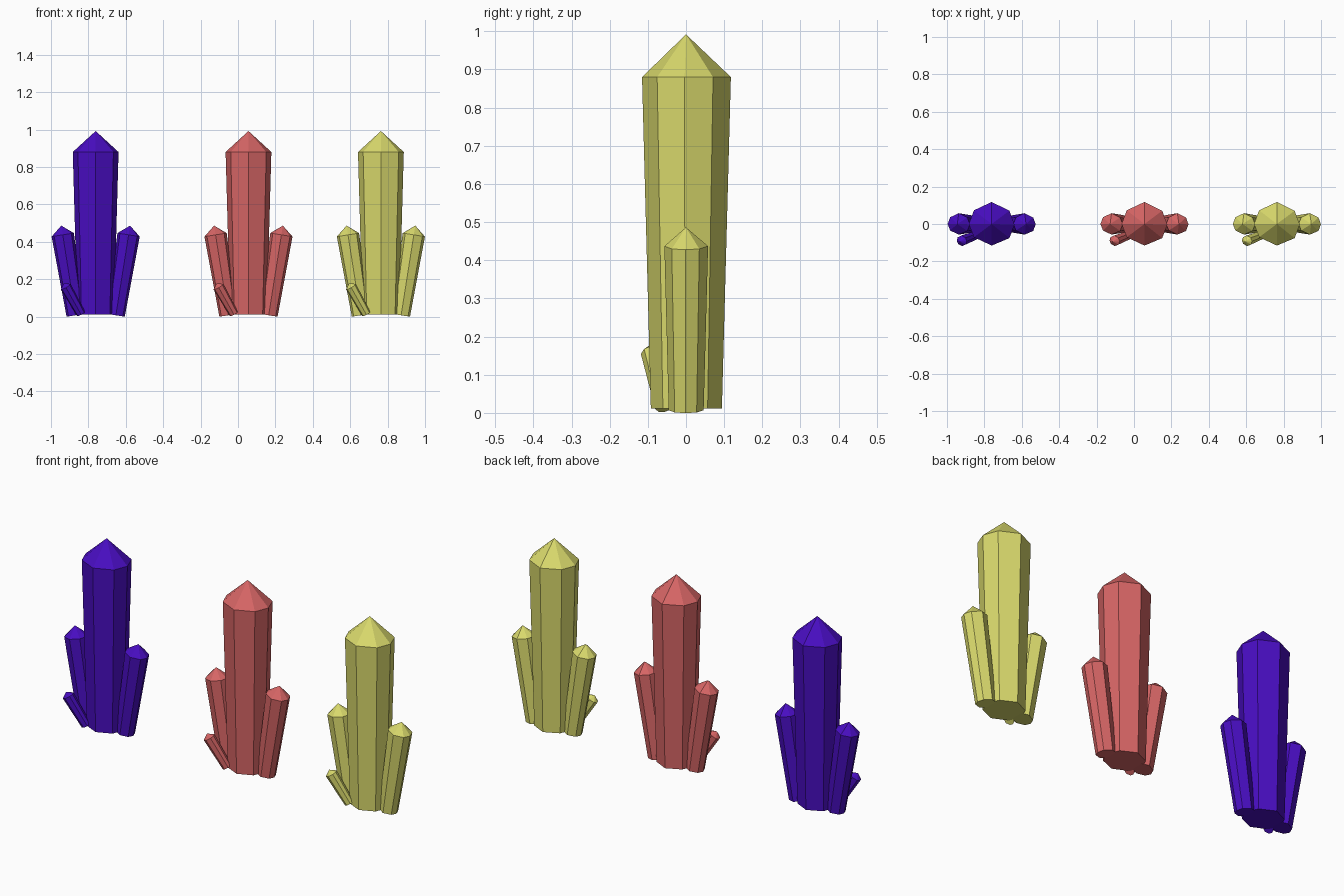
import bpy, bmesh
from mathutils import Vector

if "Cube" in bpy.data.objects:
    bpy.data.objects.remove(bpy.data.objects["Cube"])

# Slightly irregular eight-sided cross-section (unit radius)
SECTION = [(1.02, -0.03), (0.79, 0.59), (0.0, 0.98), (-0.79, 0.61),
           (-1.02, 0.0), (-0.79, -0.59), (0.0, -0.96), (0.79, -0.63)]


def make_material(name, color):
    mat = bpy.data.materials.new(name)
    mat.diffuse_color = (*color, 1)
    mat.use_nodes = True
    mat.node_tree.nodes["Principled BSDF"].inputs["Base Color"].default_value = mat.diffuse_color
    return mat


def crystal(name, base, shoulder, radius, tip, taper, mat, offset):
    """Tapered prism from base to shoulder, closed with a pointed tip."""
    base, shoulder = Vector(base), Vector(shoulder)
    axis = (shoulder - base).normalized()
    turn = Vector((0, 0, 1)).rotation_difference(axis)
    bm = bmesh.new()

    def ring(center, r):
        return [bm.verts.new(center + turn @ Vector((x * r, y * r, 0))) for x, y in SECTION]

    low, high = ring(base, radius * taper), ring(shoulder, radius)
    apex = bm.verts.new(shoulder + axis * tip)
    n = len(SECTION)
    for i in range(n):
        j = (i + 1) % n
        bm.faces.new((low[i], low[j], high[j], high[i]))
        bm.faces.new((high[i], high[j], apex))
    bm.faces.new(low[::-1])
    mesh = bpy.data.meshes.new(name)
    bm.to_mesh(mesh)
    bm.free()
    mesh.materials.append(mat)
    ob = bpy.data.objects.new(name, mesh)
    ob.location.x = offset
    bpy.context.collection.objects.link(ob)


CLUSTERS = [("purple", -0.761, (0.065, 0.004, 0.53)),
            ("red", 0.056, (0.67, 0.13, 0.13)),
            ("yellow", 0.764, (0.69, 0.69, 0.15))]

for color_name, x, color in CLUSTERS:
    mat = make_material(color_name + "_crystal", color)
    # Tall central crystal
    crystal(color_name + "_main_crystal", (0, 0, 0.012), (0, 0, 0.88),
            0.12, 0.112, 0.8, mat, x)
    # Pair of leaning side crystals
    for side, s in (("left", -1), ("right", 1)):
        crystal(f"{color_name}_{side}_crystal", (s * 0.108, 0, 0.007),
                (s * 0.176, 0, 0.437), 0.059, 0.05, 0.8, mat, x)
    # Small sprout at the front left
    crystal(color_name + "_small_crystal", (-0.078, -0.058, 0.014),
            (-0.16, -0.09, 0.16), 0.03, 0.021, 0.8, mat, x)
